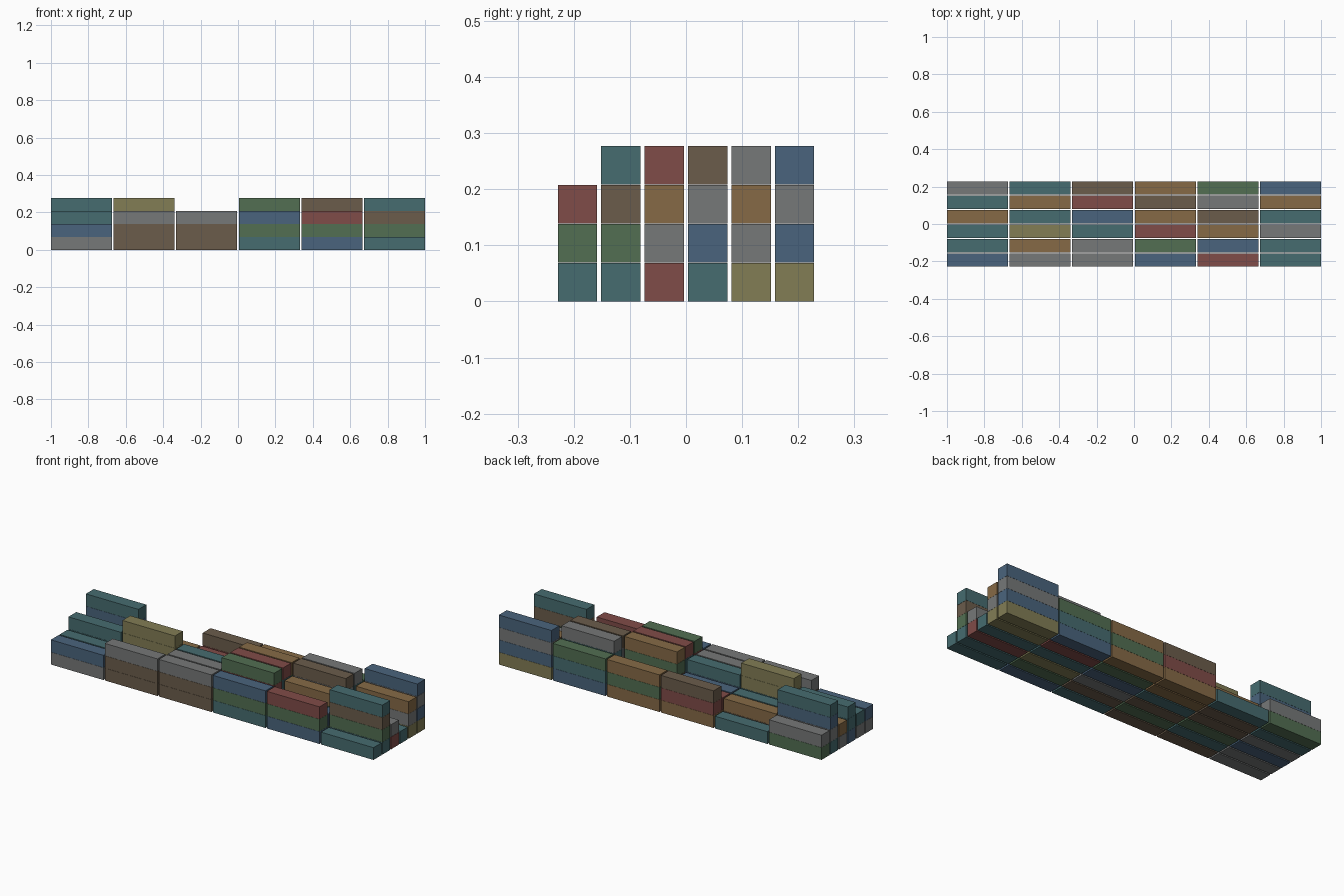
import bpy
import bmesh

if "Cube" in bpy.data.objects:
    bpy.data.objects.remove(bpy.data.objects["Cube"])

# container size and stacking pitch
SIZE = (0.326, 0.0696, 0.0688)
PITCH = (0.3348, 0.0775, 0.0695)

PALETTE = {
    "T": ("teal", (70, 108, 112)), "R": ("red", (128, 76, 72)),
    "G": ("green", (82, 110, 82)), "N": ("brown", (107, 92, 75)),
    "S": ("grey", (118, 120, 120)), "B": ("blue", (74, 100, 125)),
    "O": ("orange", (134, 106, 70)), "Y": ("yellow", (130, 125, 85)),
}

# stacks from front row to back row, left to right; letters run bottom to top
ROWS = [
    "SB NNS NNS TGB BGR T",
    "ST TO GBS NTRG GB TGNT",
    "BTT GTYY NBT SBTR YGO RS",
    "SO NT TB BNGO TBSN T",
    "TSBT NO OR GN RSTS YSO",
    "GS T ORN OGO BTG YBSB",
]


def linear(c):
    c /= 255
    return c / 12.92 if c < 0.04045 else ((c + 0.055) / 1.055) ** 2.4


def make_container_mesh(name, rgb):
    bm = bmesh.new()
    bmesh.ops.create_cube(bm, size=1)
    bmesh.ops.scale(bm, vec=SIZE, verts=bm.verts)
    mesh = bpy.data.meshes.new(name + "_container")
    bm.to_mesh(mesh)
    bm.free()
    mat = bpy.data.materials.new(name + "_paint")
    mat.diffuse_color = (*[linear(c) for c in rgb], 1)
    mat.use_nodes = True
    mat.node_tree.nodes["Principled BSDF"].inputs["Base Color"].default_value = mat.diffuse_color
    mesh.materials.append(mat)
    return mesh


# one shared mesh per paint colour
meshes = {k: make_container_mesh(*v) for k, v in PALETTE.items()}

# place every container of every stack
for j, row in enumerate(ROWS):
    for i, stack in enumerate(row.split()):
        for k, colour in enumerate(stack):
            ob = bpy.data.objects.new(f"container_bay{i + 1}_row{j + 1}_tier{k + 1}", meshes[colour])
            ob.location = ((i - 2.5) * PITCH[0], (j - 2.5) * PITCH[1],
                           SIZE[2] / 2 + k * PITCH[2])
            bpy.context.collection.objects.link(ob)
